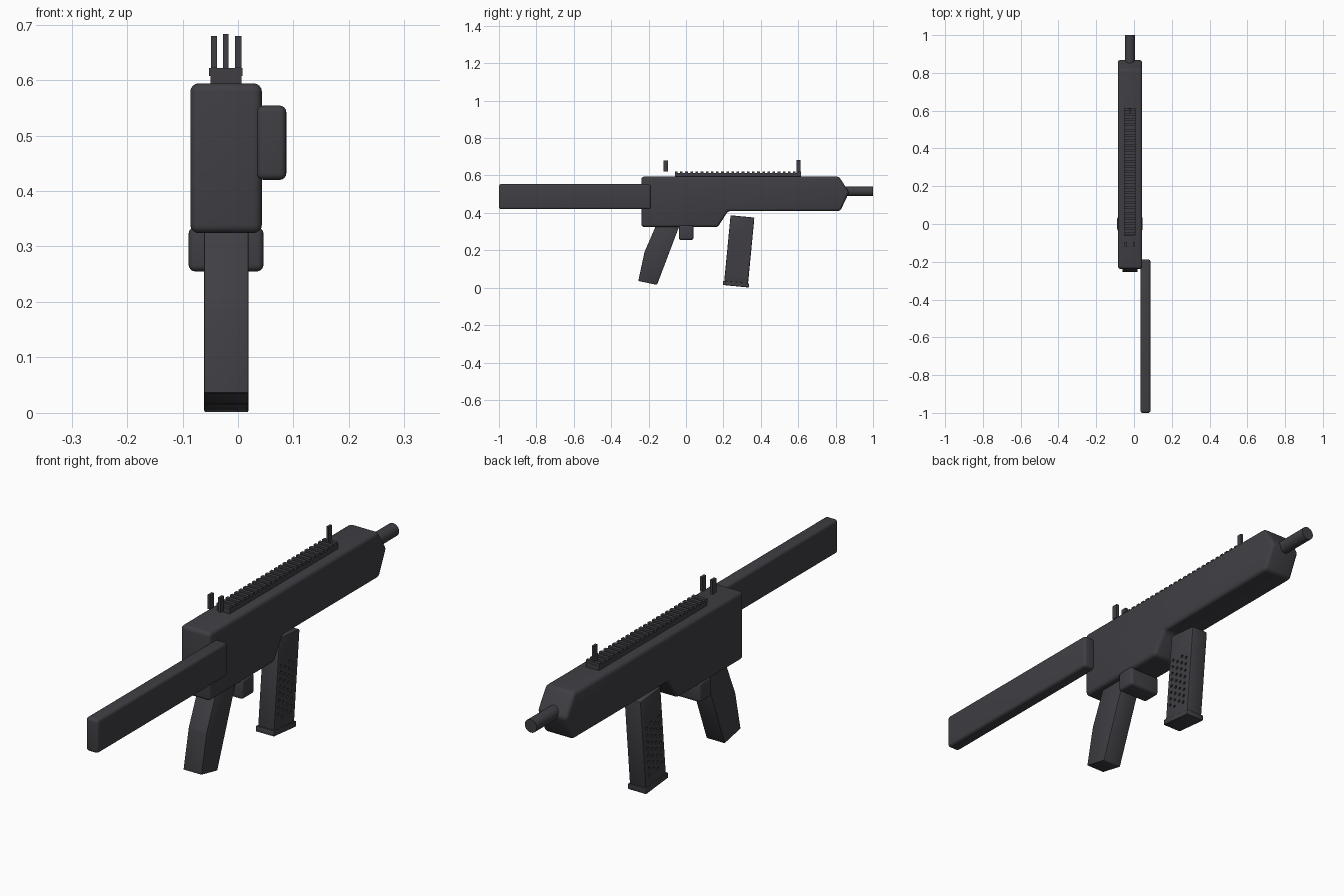
import bpy, bmesh, math
from mathutils import Matrix, Vector

if "Cube" in bpy.data.objects:
    bpy.data.objects.remove(bpy.data.objects["Cube"])

CX = -0.021  # centre plane of the receiver

mat = bpy.data.materials.new("dark_gunmetal")
mat.diffuse_color = (0.050, 0.048, 0.056, 1)
mat.use_nodes = True
mat.node_tree.nodes["Principled BSDF"].inputs["Base Color"].default_value = mat.diffuse_color


def finish(bm, name):
    bmesh.ops.recalc_face_normals(bm, faces=bm.faces[:])
    me = bpy.data.meshes.new(name)
    bm.to_mesh(me)
    bm.free()
    me.materials.append(mat)
    ob = bpy.data.objects.new(name, me)
    bpy.context.collection.objects.link(ob)
    return ob


def smooth(ob):
    bpy.ops.object.select_all(action='DESELECT')
    ob.select_set(True)
    bpy.context.view_layer.objects.active = ob
    bpy.ops.object.shade_smooth_by_angle(angle=math.radians(40))


def prism(name, pts, x0, x1, bevel=0.0, seg=4):
    """Side profile of (y, z) points extruded from x0 to x1, edges rounded."""
    bm = bmesh.new()
    face = bm.faces.new([bm.verts.new((x0, y, z)) for y, z in pts])
    ext = bmesh.ops.extrude_face_region(bm, geom=[face])
    verts = [g for g in ext['geom'] if isinstance(g, bmesh.types.BMVert)]
    bmesh.ops.translate(bm, verts=verts, vec=(x1 - x0, 0, 0))
    if bevel:
        bmesh.ops.recalc_face_normals(bm, faces=bm.faces[:])
        bmesh.ops.bevel(bm, geom=bm.edges[:], offset=bevel, segments=seg,
                        profile=0.5, affect='EDGES', clamp_overlap=True)
    ob = finish(bm, name)
    if bevel:
        smooth(ob)
    return ob


def box(name, x0, x1, y0, y1, z0, z1, bevel=0.0, seg=4):
    return prism(name, [(y0, z0), (y1, z0), (y1, z1), (y0, z1)], x0, x1, bevel, seg)


def add_box(bm, centre, size):
    m = Matrix.Translation(centre) @ Matrix.Diagonal((*size, 1))
    bmesh.ops.create_cube(bm, size=1, matrix=m)


# Receiver with pointed nose and stepped underside
prism("receiver", [(-0.238, 0.324), (0.17, 0.324), (0.225, 0.41), (0.825, 0.41),
                   (0.872, 0.51), (0.818, 0.594), (-0.238, 0.594)],
      -0.086, 0.043, 0.015)

# Side-folding stock and trigger block
box("stock", 0.034, 0.087, -1.0, -0.188, 0.42, 0.554, 0.012)
box("trigger_block", -0.089, 0.046, -0.038, 0.04, 0.255, 0.335, 0.012)

# Pistol grip
prism("pistol_grip", [(-0.155, 0.015), (-0.255, 0.036), (-0.222, 0.19),
                      (-0.155, 0.345), (-0.03, 0.345)], -0.061, 0.019, 0.003, 2)

# Barrel
bm = bmesh.new()
bmesh.ops.create_cone(bm, cap_ends=True, segments=24, radius1=0.026, radius2=0.026,
                      depth=0.18,
                      matrix=Matrix.Translation((CX - 0.001, 0.91, 0.515))
                      @ Matrix.Rotation(math.pi / 2, 4, 'X'))
smooth(finish(bm, "barrel"))

# Toothed top rail
box("rail_base", -0.05, 0.006, -0.06, 0.615, 0.588, 0.608)
bm = bmesh.new()
add_box(bm, (CX - 0.001, 0.2775, 0.6095), (0.060, 0.675, 0.005))
TEETH = 25
for i in range(TEETH):
    y = -0.052 + i * (0.659 / (TEETH - 1))
    add_box(bm, (CX - 0.001, y, 0.6155), (0.060, 0.014, 0.013))
finish(bm, "rail_teeth")

# Sights: one front post, a floating pair at the rear
box("front_sight", -0.027, -0.017, 0.590, 0.612, 0.61, 0.683)
for side, x in (("left", -0.0435), ("right", 0.0005)):
    box("rear_sight_" + side, x - 0.0055, x + 0.0055, -0.119, -0.095, 0.622, 0.679)

# Magazine, built upright below its top centre and then tilted
tilt = Matrix.Translation((CX, 0.302, 0.381)) @ Matrix.Rotation(math.radians(-5.5), 4, 'X')
mag = box("magazine", -0.036, 0.036, -0.064, 0.064, -0.36, 0.0, 0.005, 2)
plate = box("magazine_base_plate", -0.040, 0.040, -0.070, 0.070, -0.375, -0.353, 0.003, 2)

# Staggered dimples on both sides of the magazine
bm = bmesh.new()
for side in (-1, 1):
    for c in range(4):
        for r in range(8):
            pos = Vector((side * 0.036, -0.042 + c * 0.026,
                          -0.11 - r * 0.027 - (c % 2) * 0.0135))
            bmesh.ops.create_cone(bm, cap_ends=True, segments=8, radius1=0.006,
                                  radius2=0.006, depth=0.012,
                                  matrix=Matrix.Translation(pos)
                                  @ Matrix.Rotation(math.pi / 2, 4, 'Y'))
cutter = finish(bm, "dimple_cutter")
cutter.hide_render = True
mod = mag.modifiers.new("dimples", 'BOOLEAN')
mod.operation = 'DIFFERENCE'
mod.solver = 'EXACT'
mod.object = cutter
bpy.context.view_layer.update()
bpy.ops.object.select_all(action='DESELECT')
mag.select_set(True)
bpy.context.view_layer.objects.active = mag
bpy.ops.object.modifier_apply(modifier=mod.name)
bpy.data.objects.remove(cutter)
smooth(mag)
for ob in (mag, plate):
    ob.data.transform(tilt)
